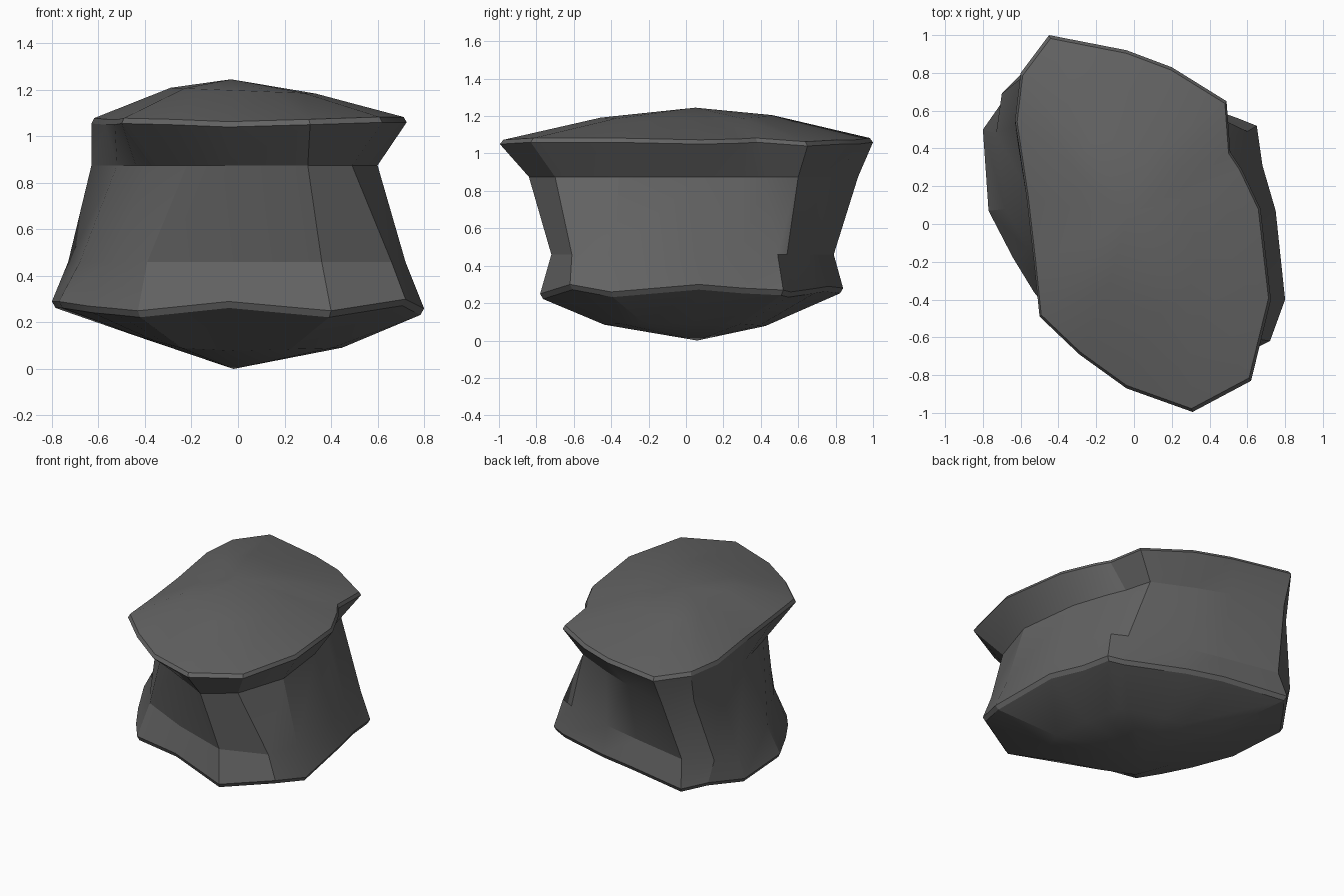
import bpy, bmesh, math

cube = bpy.data.objects.get("Cube")
if cube:
    bpy.data.objects.remove(cube, do_unlink=True)

stone = bpy.data.materials.new("dark grey stone")
stone.use_nodes = True
colour = (0.125, 0.125, 0.125, 1)
stone.diffuse_color = colour
stone.node_tree.nodes["Principled BSDF"].inputs["Base Color"].default_value = colour

# Matching outlines, anticlockwise from the front corner
CAP = [(.31, -.995), (.62, -.83), (.725, -.4), (.67, .08), (.57, .29), (.51, .38),
       (.49, .65), (.2, .83), (-.04, .92), (-.45, 1.0), (-.6, .8), (-.63, .55),
       (-.57, .15), (-.53, -.2), (-.5, -.49), (-.29, -.69), (-.04, -.87)]
NECK = [(.3, -.84), (.49, -.7), (.6, -.36), (.55, .06), (.47, .3), (.42, .42),
        (.37, .6), (.11, .72), (-.12, .81), (-.46, .92), (-.6, .77), (-.63, .52),
        (-.52, .1), (-.44, -.22), (-.37, -.36), (-.22, -.53), (-.03, -.67)]
WAIST = [(.36, -.72), (.66, -.61), (.72, -.38), (.69, .06), (.62, .29), (.6, .49),
         (.5, .54), (.15, .65), (-.12, .71), (-.52, .79), (-.7, .69), (-.73, .48),
         (-.68, .08), (-.56, -.14), (-.46, -.31), (-.39, -.41), (-.04, -.58)]
FOOT = [(.4, -.78), (.72, -.62), (.8, -.4), (.75, .07), (.68, .31), (.65, .52),
        (.55, .56), (.15, .7), (-.1, .76), (-.55, .84), (-.66, .7), (-.8, .5),
        (-.77, .07), (-.64, -.18), (-.53, -.36), (-.43, -.49), (-.04, -.63)]
FOOT_Z = [.25, .30, .26, .30, .28, .27, .26, .28, .29, .28, .30, .29,
          .29, .27, .26, .25, .29]
CAP_Z = [1.05, 1.06, 1.06, 1.05, 1.055, 1.06, 1.04, 1.05, 1.05, 1.06, 1.06, 1.055,
         1.05, 1.05, 1.055, 1.05, 1.04]


def scaled(outline, s):
    """Shrink an outline towards the middle."""
    return [(x * s, y * s) for x, y in outline]


def at(outline, z):
    """Place an outline at one height, or at one height per point."""
    heights = z if isinstance(z, list) else [z] * len(outline)
    return [(x, y, h) for (x, y), h in zip(outline, heights)]


# Shallow underside lifted on one side, and a gently tilted crown
belly = [(x, y, .078 + max(0, -x - .2) * .27 + max(0, x) * .03)
         for x, y in scaled(FOOT, .56)]
crown = [(x, y, 1.197 - .04 * x) for x, y in scaled(CAP, .46)]

rings = [
    belly,
    at(scaled(FOOT, .98), [z - .028 for z in FOOT_Z]),  # chipped lower edge
    at(FOOT, FOOT_Z),
    at(WAIST, .46),
    at(NECK, .875),
    at(CAP, CAP_Z),                                     # overhanging cap
    at(scaled(CAP, .982), [z + .023 for z in CAP_Z]),   # chipped upper edge
    crown,
]

# Loft the outlines and close both ends with shallow points
bm = bmesh.new()
loops = [[bm.verts.new(p) for p in ring] for ring in rings]
n = len(CAP)
for low, high in zip(loops, loops[1:]):
    for i in range(n):
        j = (i + 1) % n
        bm.faces.new((low[i], low[j], high[j], high[i]))
bottom = bm.verts.new((-.02, .06, 0))
peak = bm.verts.new((-.03, .05, 1.245))
for i in range(n):
    j = (i + 1) % n
    bm.faces.new((loops[0][j], loops[0][i], bottom))
    bm.faces.new((loops[-1][i], loops[-1][j], peak))
bmesh.ops.recalc_face_normals(bm, faces=bm.faces)

mesh = bpy.data.meshes.new("boulder")
bm.to_mesh(mesh)
bm.free()
mesh.materials.append(stone)
boulder = bpy.data.objects.new("boulder", mesh)
bpy.context.collection.objects.link(boulder)

# Smooth the broad surfaces and keep the ridges crisp
bpy.ops.object.select_all(action='DESELECT')
boulder.select_set(True)
bpy.context.view_layer.objects.active = boulder
bpy.ops.object.shade_smooth_by_angle(angle=math.radians(20))
